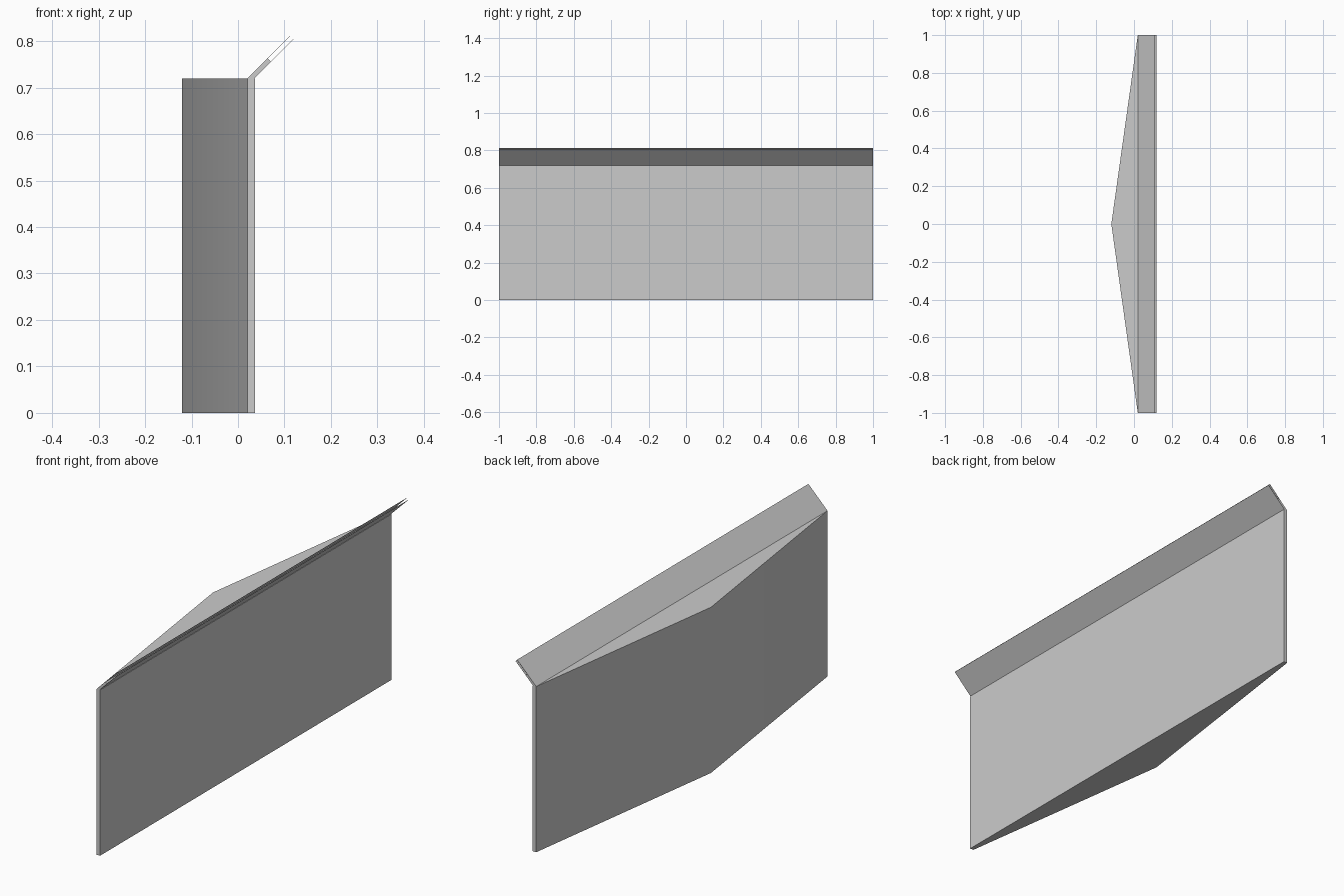
import bpy
import bmesh
from math import radians
from mathutils import Vector

cube = bpy.data.objects.get("Cube")
if cube:
    bpy.data.objects.remove(cube, do_unlink=True)

HALF = 1.0       # half the length along y
HEIGHT = 0.72    # top of the body

# One plain grey for everything
grey = bpy.data.materials.new("light_grey")
grey.use_nodes = True
colour = (0.6, 0.6, 0.6, 1.0)
grey.diffuse_color = colour
grey.node_tree.nodes["Principled BSDF"].inputs["Base Color"].default_value = colour


def extrude_profile(name, points, offset):
    """Extrude a closed outline along offset into a solid part."""
    bm = bmesh.new()
    face = bm.faces.new([bm.verts.new(p) for p in points])
    result = bmesh.ops.extrude_face_region(bm, geom=[face], use_keep_orig=True)
    moved = [v for v in result["geom"] if isinstance(v, bmesh.types.BMVert)]
    bmesh.ops.translate(bm, verts=moved, vec=offset)
    bmesh.ops.recalc_face_normals(bm, faces=bm.faces)
    mesh = bpy.data.meshes.new(name)
    bm.to_mesh(mesh)
    bm.free()
    mesh.materials.append(grey)
    part = bpy.data.objects.new(name, mesh)
    bpy.context.collection.objects.link(part)
    return part


# Body: flat panel with a shallow ridge on its -x side
outline = [(0.037, -HALF), (0.037, HALF), (0.02, HALF), (-0.12, 0), (0.02, -HALF)]
body = extrude_profile("panel_body", [(x, y, 0) for x, y in outline], Vector((0, 0, HEIGHT)))

# Lip: slanted strip with a deep slot open along its upper edge
along = Vector((1, 0, 1)).normalized()
across = Vector((1, 0, -1)).normalized()
root = Vector((0.02, -HALF, HEIGHT))
LENGTH, THICK, SLOT, SKIN = 0.13, 0.0106, 0.061, 0.0008
lip_profile = [
    (0, 0), (LENGTH, 0), (LENGTH, SKIN), (SLOT, SKIN),
    (SLOT, THICK - SKIN), (LENGTH, THICK - SKIN), (LENGTH, THICK), (THICK, THICK),
]
lip = extrude_profile("slotted_lip",
                      [root + along * a + across * c for a, c in lip_profile],
                      Vector((0, 2 * HALF, 0)))

# Soften only the shallow ridge; every other edge stays sharp
bpy.ops.object.select_all(action="DESELECT")
body.select_set(True)
bpy.context.view_layer.objects.active = body
bpy.ops.object.shade_smooth_by_angle(angle=radians(30))
